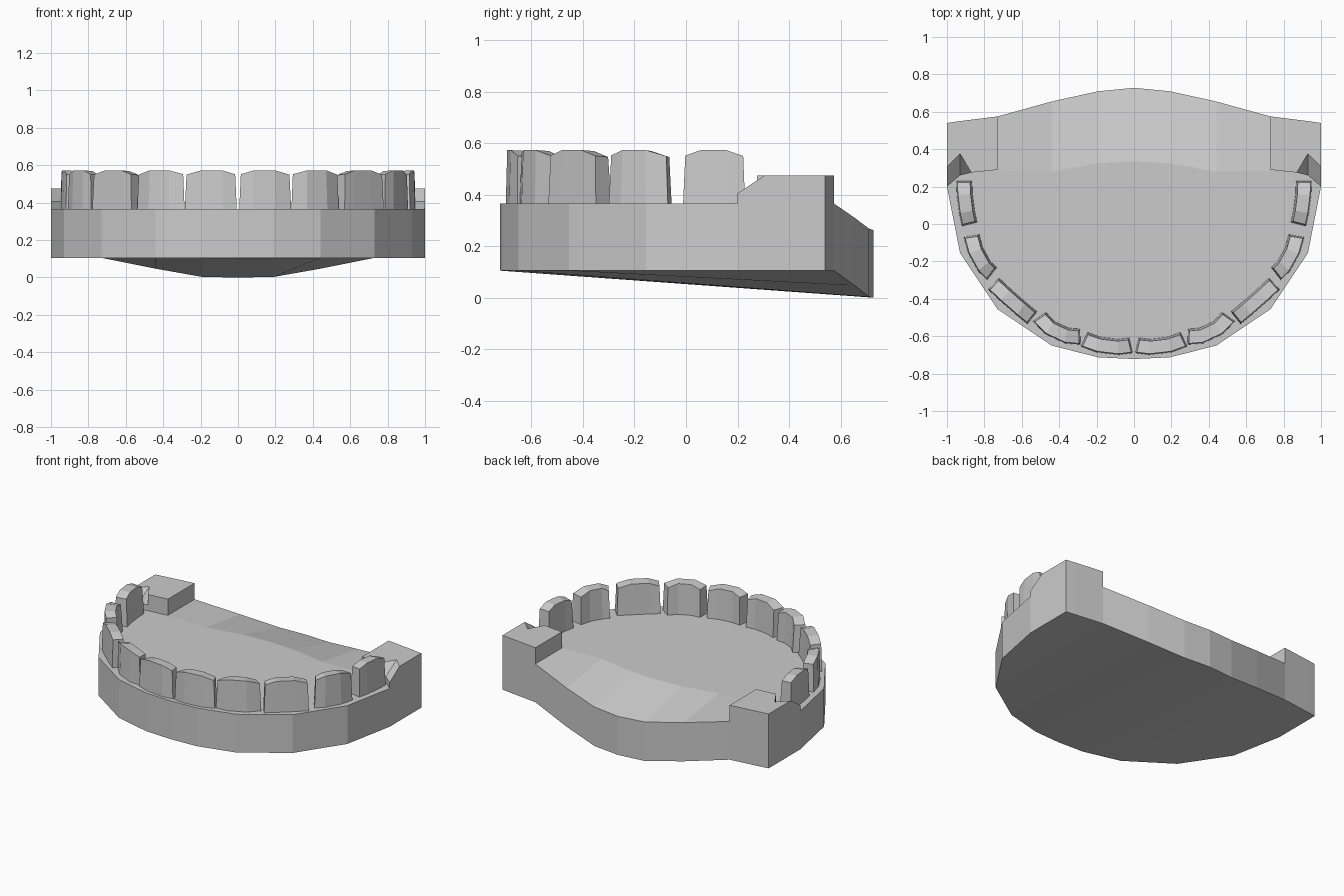
import bpy, bmesh
from mathutils import Vector

if "Cube" in bpy.data.objects:
    bpy.data.objects.remove(bpy.data.objects["Cube"])


def make_object(name, bm):
    bmesh.ops.recalc_face_normals(bm, faces=bm.faces[:])
    mesh = bpy.data.meshes.new(name)
    bm.to_mesh(mesh)
    bm.free()
    obj = bpy.data.objects.new(name, mesh)
    bpy.context.collection.objects.link(obj)
    return obj


def loft(name, rings):
    """Skin a row of closed cross-sections and cap both ends."""
    bm = bmesh.new()
    rows = [[bm.verts.new(p) for p in ring] for ring in rings]
    n = len(rows[0])
    for a, b in zip(rows, rows[1:]):
        for i in range(n):
            j = (i + 1) % n
            bm.faces.new((a[i], a[j], b[j], b[i]))
    bm.faces.new(rows[0])
    bm.faces.new(rows[-1])
    return make_object(name, bm)


# Base plate: x, front y, crease y, back y, back bottom z, back top z
half = [(0, -.722, .335, .728, 0, .262),
        (.19, -.713, .325, .71, .003, .268),
        (.44, -.65, .28, .655, .047, .31),
        (.73, -.455, .285, .575, .105, .365),
        (.93, -.155, .27, .55, .105, .365),
        (1, .2, .28, .54, .105, .365)]
stations = [(-s[0], *s[1:]) for s in half[:0:-1]] + half
loft("gum_base", [[(x, f, .105), (x, f, .365), (x, c, .365), (x, b, zt), (x, b, zb)]
                  for x, f, c, b, zb, zt in stations])


# Raised rear pads with a sloping notch at the front corner
def rear_pad(side):
    bm = bmesh.new()
    top = [(.73, .29), (.87, .275), (.93, .375), (1, .305), (1, .54), (.93, .55), (.73, .575)]
    low = [(.73, .29), (.87, .275), (.93, .26), (1, .2), (1, .54), (.93, .55), (.73, .575)]
    t = [bm.verts.new((side * x, y, .475)) for x, y in top]
    b = [bm.verts.new((side * x, y, .345)) for x, y in low]
    m = [bm.verts.new((side * x, y, .405)) for x, y in low]
    for i in range(7):
        j = (i + 1) % 7
        bm.faces.new((b[i], b[j], m[j], m[i]))
        bm.faces.new((m[i], m[j], t[j], t[i]))
    bm.faces.new(t)
    bm.faces.new(b)
    make_object("rear_pad", bm)


# Teeth: outer arc through start, middle and end, with a crowned biting edge
teeth = [((.006, -.69), (.145, -.697), (.285, -.655)),
         ((.285, -.645), (.43, -.617), (.54, -.52)),
         ((.57, -.535), (.675, -.447), (.78, -.35)),
         ((.785, -.3), (.865, -.205), (.91, -.07)),
         ((.92, -.012), (.943, .11), (.95, .23))]


def tooth(side, arc):
    p0, p1, p2 = (Vector(p) for p in arc)
    ctrl = 2 * p1 - (p0 + p2) / 2
    rings = []
    for u, z in ((0, .552), (.27, .573), (.7, .573), (1, .55)):
        p = p0 * (1 - u) ** 2 + ctrl * 2 * u * (1 - u) + p2 * u * u
        d = ((ctrl - p0) * (1 - u) + (p2 - ctrl) * u).normalized()
        inward = Vector((-d.y, d.x))
        shrink = d * .008 * (1 - 2 * u)
        section = [(p, .35), (p + inward * .006 + shrink, z),
                   (p + inward * .074 + shrink, z - .004), (p + inward * .085, .35)]
        rings.append([(side * q.x, q.y, h) for q, h in section])
    loft("tooth", rings)


for side in (-1, 1):
    rear_pad(side)
    for arc in teeth:
        tooth(side, arc)
